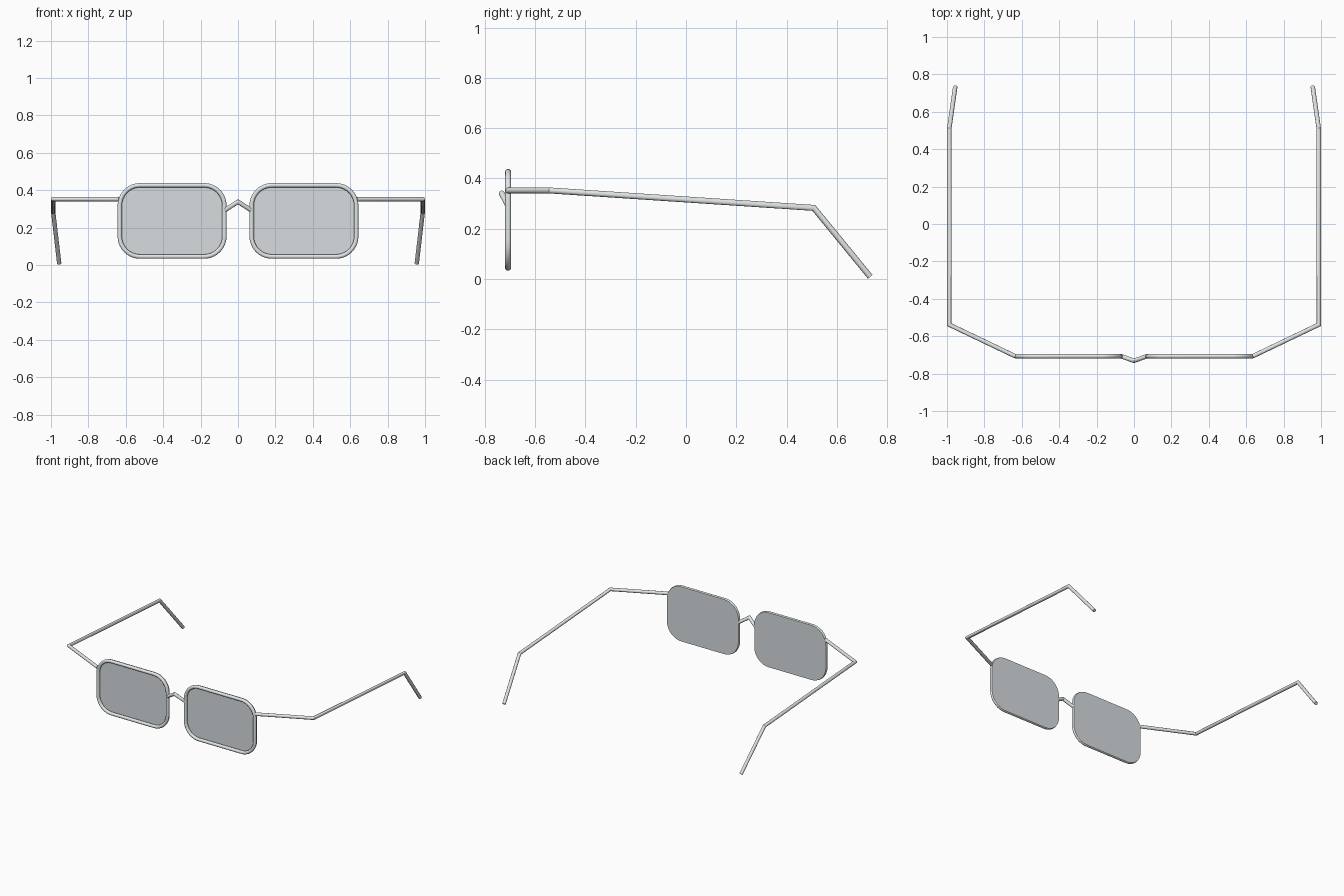
import bpy, bmesh, math
from mathutils import Vector

if "Cube" in bpy.data.objects:
    bpy.data.objects.remove(bpy.data.objects["Cube"])

R = 0.0118          # wire radius
SIDES = 14
RIM_Y = -0.707


def material(name, rgba):
    m = bpy.data.materials.new(name)
    m.diffuse_color = rgba
    m.use_nodes = True
    m.node_tree.nodes["Principled BSDF"].inputs["Base Color"].default_value = m.diffuse_color
    return m


METAL = material("silver metal", (0.77, 0.80, 0.80, 1.0))
GLASS = material("grey glass", (0.685, 0.72, 0.74, 0.55))


def finish(name, bm, mat, mirror):
    mesh = bpy.data.meshes.new(name)
    bm.to_mesh(mesh)
    bm.free()
    ob = bpy.data.objects.new(name, mesh)
    bpy.context.collection.objects.link(ob)
    mesh.materials.append(mat)
    bpy.ops.object.select_all(action='DESELECT')
    ob.select_set(True)
    bpy.context.view_layer.objects.active = ob
    bpy.ops.object.shade_smooth_by_angle(angle=math.radians(35))
    if mirror:
        ob.modifiers.new("mirror", 'MIRROR').use_mirror_merge = False
    return ob


def wire(name, path, closed=False, mirror=True):
    """Round wire with mitred corners along a path of points."""
    pts = [Vector(p) for p in path]
    n = len(pts)
    segs = [(pts[(i + 1) % n] - pts[i]).normalized() for i in range(n)]
    u = segs[0].orthogonal().normalized()
    v = segs[0].cross(u)
    ring = [pts[0] + R * (math.cos(a) * u + math.sin(a) * v)
            for a in (2 * math.pi * k / SIDES for k in range(SIDES))]
    bm = bmesh.new()
    rings = []
    for i, p in enumerate(pts):
        d = segs[i - 1] if i else segs[0]
        if closed or 0 < i < n - 1:
            plane = (segs[i - 1] + segs[i]).normalized()
        else:
            plane = d
        # slide the ring along the segment onto the mitre plane
        ring = [q + d * ((p - q).dot(plane) / d.dot(plane)) for q in ring]
        rings.append([bm.verts.new(q) for q in ring])
    for i in range(n if closed else n - 1):
        a, b = rings[i], rings[(i + 1) % n]
        for k in range(SIDES):
            j = (k + 1) % SIDES
            bm.faces.new((a[k], a[j], b[j], b[k]))
    if not closed:
        bm.faces.new(rings[0])
        bm.faces.new(rings[-1])
    bmesh.ops.recalc_face_normals(bm, faces=bm.faces)
    return finish(name, bm, METAL, mirror)


def rounded_outline(x0, x1, z0, z1, r, y, steps=10):
    corners = [(x1 - r, z1 - r), (x0 + r, z1 - r), (x0 + r, z0 + r), (x1 - r, z0 + r)]
    out = []
    for c, (cx, cz) in enumerate(corners):
        for s in range(steps + 1):
            a = math.pi / 2 * (c + s / steps)
            out.append((cx + r * math.cos(a), y, cz + r * math.sin(a)))
    return out


# Lens rims
X0, X1, Z0, Z1, CORNER = 0.073, 0.632, 0.045, 0.426, 0.108
wire("lens_rim", rounded_outline(X0, X1, Z0, Z1, CORNER, RIM_Y), closed=True)

# Lenses: thin sheets set against the back of the rims
g = R * 0.75
bm = bmesh.new()
bm.faces.new([bm.verts.new(p) for p in rounded_outline(
    X0 - g, X1 + g, Z0 - g, Z1 + g, CORNER + g, RIM_Y + R)])
finish("lens", bm, GLASS, True)

# Nose bridge
wire("nose_bridge", [(-0.07, RIM_Y, 0.293), (0, -0.731, 0.338), (0.07, RIM_Y, 0.293)],
     mirror=False)

# Temple arms with hinge bend and ear hook
wire("temple_arm", [(0.635, RIM_Y, 0.352), (0.988, -0.538, 0.352),
                    (0.988, 0.508, 0.283), (0.956, 0.732, 0.0095)])
